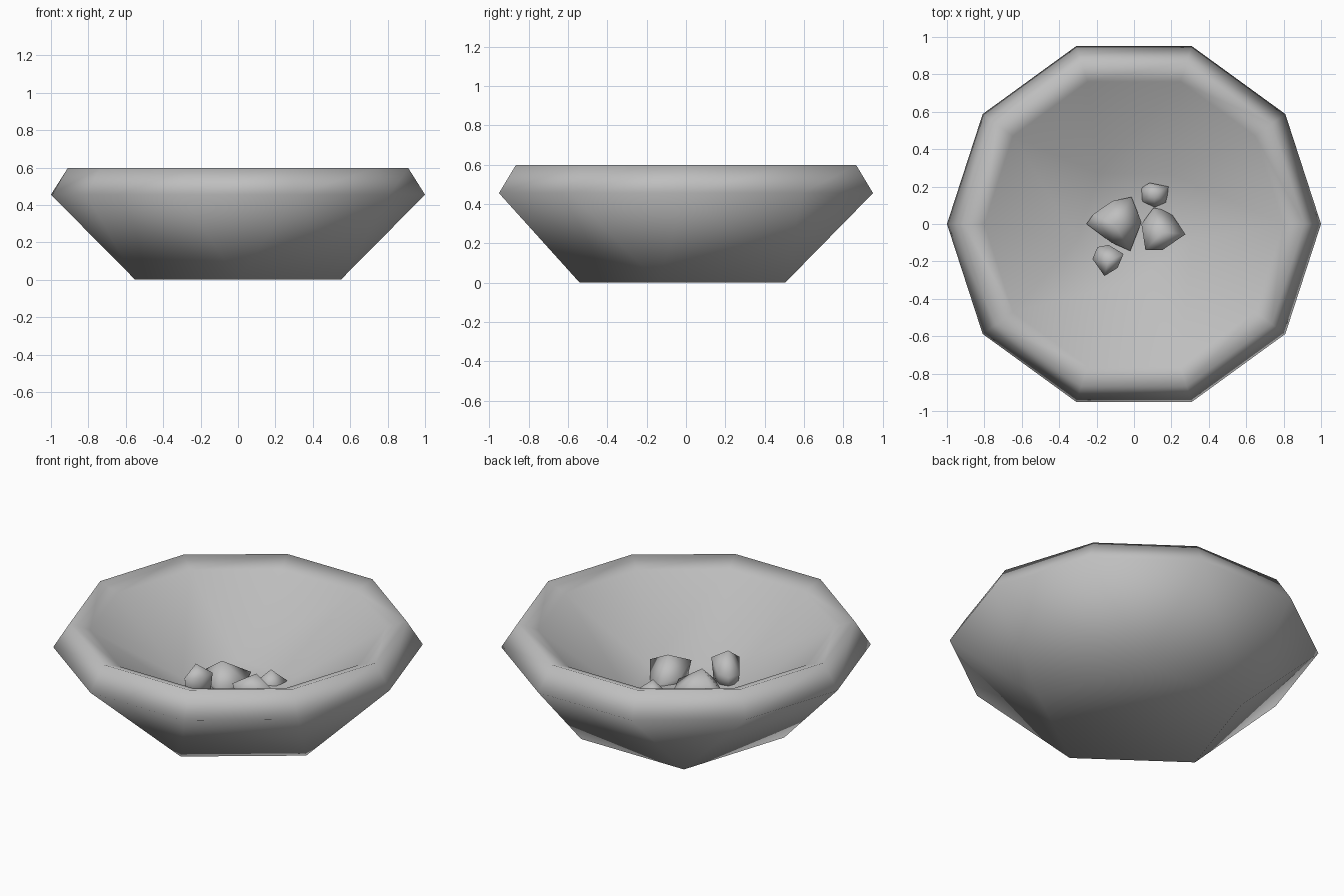
import bpy, bmesh, math
from mathutils import Vector

if "Cube" in bpy.data.objects:
    bpy.data.objects.remove(bpy.data.objects["Cube"])

grey = bpy.data.materials.new("stone grey")
grey.diffuse_color = (0.52, 0.52, 0.52, 1)
grey.use_nodes = True
grey.node_tree.nodes["Principled BSDF"].inputs["Base Color"].default_value = grey.diffuse_color


def finish(bm, name):
    bmesh.ops.recalc_face_normals(bm, faces=bm.faces)
    for f in bm.faces:
        f.smooth = True
    me = bpy.data.meshes.new(name)
    bm.to_mesh(me)
    bm.free()
    me.materials.append(grey)
    ob = bpy.data.objects.new(name, me)
    bpy.context.collection.objects.link(ob)


def ring(bm, n, radius, z, start, y=0.0):
    return [bm.verts.new((radius * math.cos(math.radians(start + 360 * i / n)),
                          y + radius * math.sin(math.radians(start + 360 * i / n)), z))
            for i in range(n)]


# bowl: ten-sided rim loops narrowing to a five-sided foot and inner floor
bm = bmesh.new()
START = 252                       # first rim corner; foot corners sit between rim pairs
outer = ring(bm, 10, 1.0, 0.455, START)
top = ring(bm, 10, 0.91, 0.597, START)
inner = ring(bm, 10, 0.80, 0.555, START)
foot = ring(bm, 5, 0.578, 0.0, START + 18, 0.037)
floor = ring(bm, 5, 0.32, 0.215, START + 18, 0.01)
for a, b in ((outer, top), (top, inner)):
    for i in range(10):
        j = (i + 1) % 10
        bm.faces.new((a[i], a[j], b[j], b[i]))
for rim, base in ((outer, foot), (inner, floor)):
    for k in range(5):
        p, q, r = rim[2 * k], rim[2 * k + 1], rim[(2 * k + 2) % 10]
        bm.faces.new((p, q, base[k]))
        bm.faces.new((q, r, base[(k + 1) % 5], base[k]))
    bm.faces.new(base)
finish(bm, "bowl")


# stones: hull of a widest outline, a smaller base below it and a peak
def stone(name, outline, peak, base_z, base_size=0.75):
    bm = bmesh.new()
    pts = [Vector(p) for p in outline]
    c = sum(pts, Vector()) / len(pts)
    for p in pts:
        bm.verts.new(p)
        b = c + (p - c) * base_size
        bm.verts.new((b.x, b.y, base_z))
    bm.verts.new(peak)
    bmesh.ops.convex_hull(bm, input=bm.verts)
    loose = [v for v in bm.verts if not v.link_faces]
    bmesh.ops.delete(bm, geom=loose, context='VERTS')
    finish(bm, name)


stone("large_stone_left",
      [(-.254, 0, .23), (-.217, .053, .25), (-.115, .123, .25), (-.013, .144, .24),
       (.04, .01, .25), (-.02, -.144, .23), (-.12, -.10, .25)], (-.10, -.01, .342), 0.16)
stone("large_stone_right",
      [(.104, .086, .23), (.19, .07, .20), (.275, -.055, .28), (.152, -.139, .29),
       (.061, -.139, .30), (.04, 0, .25)], (.15, -.043, .345), 0.16)
stone("small_stone_back",
      [(.035, .19, .21), (.083, .22, .23), (.184, .20, .22), (.174, .112, .21),
       (.11, .075, .20), (.04, .118, .21)], (.109, .155, .283), 0.16)
stone("small_stone_front",
      [(-.222, -.187, .27), (-.195, -.123, .27), (-.136, -.112, .28), (-.056, -.16, .34),
       (-.088, -.235, .32), (-.158, -.278, .325)], (-.139, -.20, .387), 0.20, 0.85)
